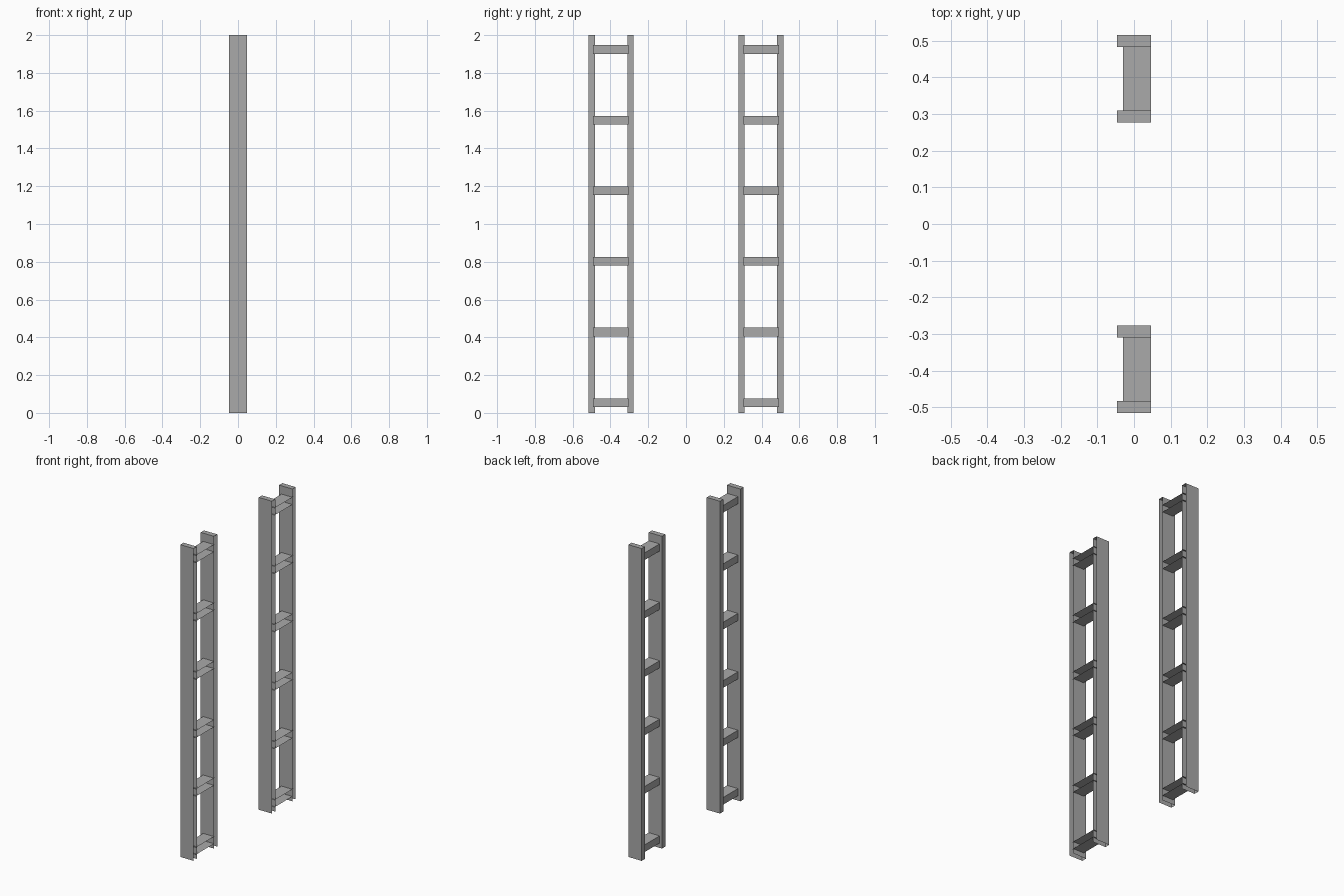
import bpy
import bmesh

cube = bpy.data.objects.get("Cube")
if cube:
    bpy.data.objects.remove(cube, do_unlink=True)

grey = bpy.data.materials.new("grey metal")
grey.use_nodes = True
colour = (0.4, 0.4, 0.4, 1)
grey.diffuse_color = colour
grey.node_tree.nodes["Principled BSDF"].inputs["Base Color"].default_value = colour


def open_box(name, low, high, is_open):
    """Sheet-metal box without the faces whose normal passes is_open."""
    bm = bmesh.new()
    bmesh.ops.create_cube(bm, size=1)
    bm.normal_update()
    gone = [f for f in bm.faces if is_open(f.normal)]
    bmesh.ops.delete(bm, geom=gone, context='FACES')
    for v in bm.verts:
        for i in range(3):
            v.co[i] = high[i] if v.co[i] > 0 else low[i]
    mesh = bpy.data.meshes.new(name)
    bm.to_mesh(mesh)
    bm.free()
    mesh.materials.append(grey)
    obj = bpy.data.objects.new(name, mesh)
    bpy.context.collection.objects.link(obj)
    return obj


HALF = 0.047          # half depth of the rails
RUNGS = 6
STEP = 0.374

for side, label in ((-1, "front"), (1, "back")):
    # Rails: capped on top, open on the mounting side and underneath
    for near, far, place in ((0.277, 0.31, "inner"), (0.483, 0.516, "outer")):
        y0, y1 = sorted((side * near, side * far))
        open_box(f"{label}_{place}_rail", (-HALF, y0, 0), (HALF, y1, 2),
                 lambda n: n.x > 0.5 or n.z < -0.5)

    # Rungs: channels open on the mounting side, ends tucked into the rails
    y0, y1 = sorted((side * 0.304, side * 0.492))
    for i in range(RUNGS):
        z = 0.031 + i * STEP
        open_box(f"{label}_rung_{i + 1}", (-0.03, y0, z), (HALF, y1, z + 0.046),
                 lambda n: n.x > 0.5 or abs(n.y) > 0.5)
